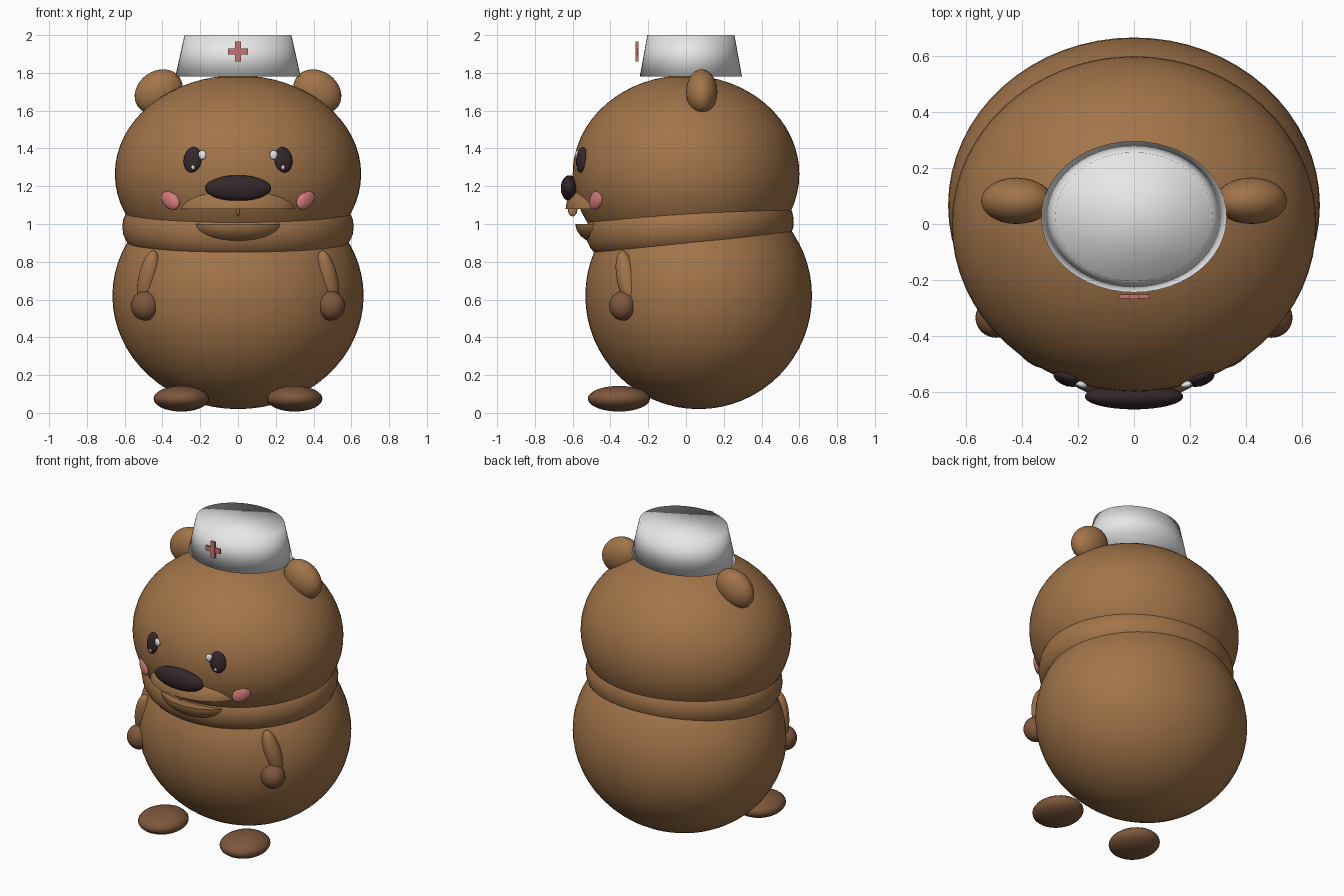
import bpy, bmesh
from math import radians
from mathutils import Matrix, Vector, Euler

default = bpy.data.objects.get("Cube")
if default:
    bpy.data.objects.remove(default)


def material(name, rgb):
    m = bpy.data.materials.new(name)
    m.use_nodes = True
    m.diffuse_color = (*rgb, 1)
    m.node_tree.nodes["Principled BSDF"].inputs["Base Color"].default_value = (*rgb, 1)
    return m


fur = material("brown fur", (0.36, 0.175, 0.067))
paw = material("dark brown paw", (0.21, 0.095, 0.046))
dark = material("near black", (0.034, 0.02, 0.023))
pink = material("cheek pink", (0.68, 0.2, 0.2))
red = material("badge red", (0.6, 0.17, 0.16))
white = material("white", (0.8, 0.8, 0.8))


def finish(name, bm, mat, sharp=False):
    """Turn a bmesh into a smooth shaded object."""
    bmesh.ops.recalc_face_normals(bm, faces=bm.faces)
    mesh = bpy.data.meshes.new(name)
    bm.to_mesh(mesh)
    bm.free()
    mesh.materials.append(mat)
    ob = bpy.data.objects.new(name, mesh)
    bpy.context.collection.objects.link(ob)
    mesh.shade_smooth()
    if sharp:
        bpy.ops.object.select_all(action="DESELECT")
        ob.select_set(True)
        bpy.context.view_layer.objects.active = ob
        bpy.ops.object.shade_smooth_by_angle(angle=radians(40))
    return ob


def ball(name, mat, centre, radii, turn=(0, 0, 0), keep=None, segs=48):
    """Ellipsoid; keep = 1 or -1 leaves only the upper or lower half, capped flat."""
    bm = bmesh.new()
    bmesh.ops.create_uvsphere(bm, u_segments=segs, v_segments=segs // 2, radius=1)
    if keep:
        lost = [v for v in bm.verts if v.co.z * keep < -0.001]
        bmesh.ops.delete(bm, geom=lost, context="VERTS")
        bmesh.ops.holes_fill(bm, edges=[e for e in bm.edges if e.is_boundary])
    rot = Euler([radians(a) for a in turn]).to_matrix()
    for v in bm.verts:
        v.co = rot @ (v.co * Vector(radii)) + Vector(centre)
    return finish(name, bm, mat, sharp=bool(keep))


def pair(name, mat, centre, radii, turn=(0, 0, 0), segs=32):
    """Matching left (+x) and right ellipsoids."""
    for side, s in (("left", 1), ("right", -1)):
        ball(f"{side}_{name}", mat, (s * centre[0], centre[1], centre[2]), radii,
             (turn[0], s * turn[1], s * turn[2]), segs=segs)


# Head and body
ball("body", fur, (0, 0.067, 0.62), (0.665, 0.6, 0.6), segs=64)
ball("head", fur, (0, 0, 1.265), (0.652, 0.6, 0.522), segs=64)

# Neck roll, a flattened ring tipped slightly forward
bm = bmesh.new()
ring = bmesh.ops.create_circle(bm, segments=20, radius=1)["verts"]
tip = Matrix.Rotation(radians(4), 3, "X")
for v in ring:
    v.co = Vector((0.5 + 0.113 * v.co.x, 0, 0.13 * v.co.y))
bmesh.ops.spin(bm, geom=bm.verts[:] + bm.edges[:], axis=(0, 0, 1), cent=(0, 0, 0),
               angle=radians(360), steps=64, use_merge=True)
bmesh.ops.remove_doubles(bm, verts=bm.verts, dist=0.0005)
for v in bm.verts:
    v.co = tip @ Vector((v.co.x, v.co.y * 0.9, v.co.z)) + Vector((0, 0.02, 0.985))
finish("neck_roll", bm, fur)

# Muzzle, mouth and nose
ball("upper_muzzle", fur, (0, -0.4, 1.08), (0.325, 0.237, 0.16), keep=1)
ball("lower_jaw", fur, (0, -0.42, 1.0), (0.245, 0.165, 0.113), keep=-1)
ball("lip_cleft", fur, (0, -0.6, 1.075), (0.011, 0.025, 0.035), segs=16)
ball("nose", dark, (0, -0.617, 1.19), (0.176, 0.046, 0.068))

# Eyes with two highlights each, and cheeks
pair("eye", dark, (0.24, -0.553, 1.34), (0.05, 0.024, 0.068), (-8, -6, 22))
pair("eye_highlight", white, (0.19, -0.574, 1.365), (0.023, 0.012, 0.025), (0, 0, 18), 16)
pair("eye_sparkle", white, (0.238, -0.572, 1.302), (0.012, 0.009, 0.014), (0, 0, 20), 16)
pair("cheek", pink, (0.358, -0.475, 1.128), (0.063, 0.022, 0.045), (0, -38, 35))

# Ears and limbs
pair("ear", fur, (0.42, 0.083, 1.7), (0.135, 0.083, 0.11), (0, 35, 0))
pair("arm", fur, (0.475, -0.315, 0.715), (0.052, 0.052, 0.15), (10, -12, 0))
pair("hand", paw, (0.492, -0.335, 0.567), (0.075, 0.072, 0.078))
pair("foot", paw, (0.3, -0.355, 0.075), (0.147, 0.165, 0.068))

# Tapered oval cap, shaded smooth all over
bm = bmesh.new()
bmesh.ops.create_cone(bm, cap_ends=True, segments=48, radius1=0.332, radius2=0.283, depth=0.22)
for v in bm.verts:
    v.co = Vector((v.co.x, v.co.y * 0.815 + 0.026, v.co.z + 1.89))
finish("cap", bm, white)

# Cross badge floating just in front of the cap
bm = bmesh.new()
for size in ((0.106, 0.014, 0.032), (0.032, 0.016, 0.106)):
    place = Matrix.Translation((0, -0.26, 1.914)) @ Matrix.Diagonal((*size, 1))
    bmesh.ops.create_cube(bm, size=1, matrix=place)
finish("cap_badge", bm, red, sharp=True)
